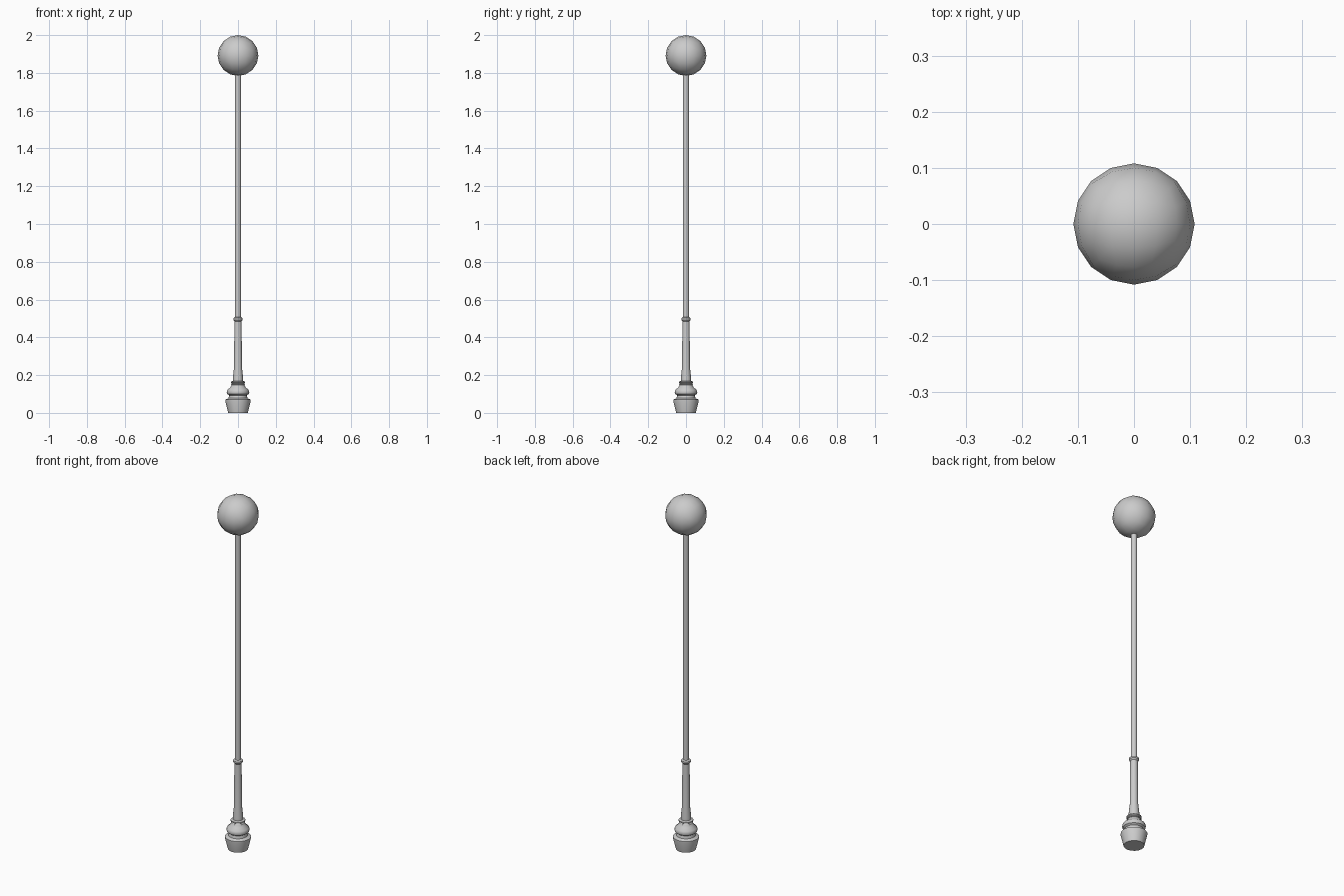
import bpy, bmesh, math
from mathutils import Vector

if "Cube" in bpy.data.objects:
    bpy.data.objects.remove(bpy.data.objects["Cube"])


def finish(name, bm, angle):
    bmesh.ops.recalc_face_normals(bm, faces=bm.faces)
    mesh = bpy.data.meshes.new(name)
    bm.to_mesh(mesh)
    bm.free()
    obj = bpy.data.objects.new(name, mesh)
    bpy.context.collection.objects.link(obj)
    bpy.ops.object.select_all(action='DESELECT')
    obj.select_set(True)
    bpy.context.view_layer.objects.active = obj
    bpy.ops.object.shade_smooth_by_angle(angle=math.radians(angle))
    return obj


def lathe(name, profile, sides=16, angle=35):
    """Revolve (radius, height) points around z and cap both ends."""
    bm = bmesh.new()
    rings = [[bm.verts.new((r * math.cos(math.tau * i / sides),
                            r * math.sin(math.tau * i / sides), z))
              for i in range(sides)] for r, z in profile]
    for a, b in zip(rings, rings[1:]):
        for i in range(sides):
            j = (i + 1) % sides
            bm.faces.new((a[i], a[j], b[j], b[i]))
    bm.faces.new(rings[0])
    bm.faces.new(rings[-1])
    return finish(name, bm, angle)


# Pedestal: tapered foot, rounded bulge and ring
lathe("base", [(0.052, 0), (0.067, 0.062), (0.067, 0.07), (0.050, 0.078),
               (0.047, 0.093), (0.057, 0.10), (0.060, 0.11), (0.056, 0.122),
               (0.041, 0.135), (0.034, 0.148)])
lathe("base_ring", [(0.030, 0.146), (0.037, 0.150), (0.033, 0.156),
                    (0.038, 0.160), (0.038, 0.165), (0.028, 0.169)])

# Lower sleeve with its collar
lathe("lower_sleeve", [(0.027, 0.165), (0.027, 0.185), (0.021, 0.24),
                       (0.019, 0.485)])
lathe("collar", [(0.019, 0.485), (0.025, 0.493), (0.025, 0.502),
                 (0.016, 0.507)])

# Slender upper pole
lathe("pole", [(0.016, 0.49), (0.016, 1.81)])

# Round lamp globe: a subdivided cube pushed out to a sphere
R = 0.108
bm = bmesh.new()
bmesh.ops.create_cube(bm, size=2)
bmesh.ops.subdivide_edges(bm, edges=bm.edges[:], cuts=3, use_grid_fill=True)
for v in bm.verts:
    d = Vector([math.tan(c * math.pi / 4) for c in v.co])
    v.co = d.normalized() * R + Vector((0, 0, 2 - R))
finish("globe", bm, 40)
